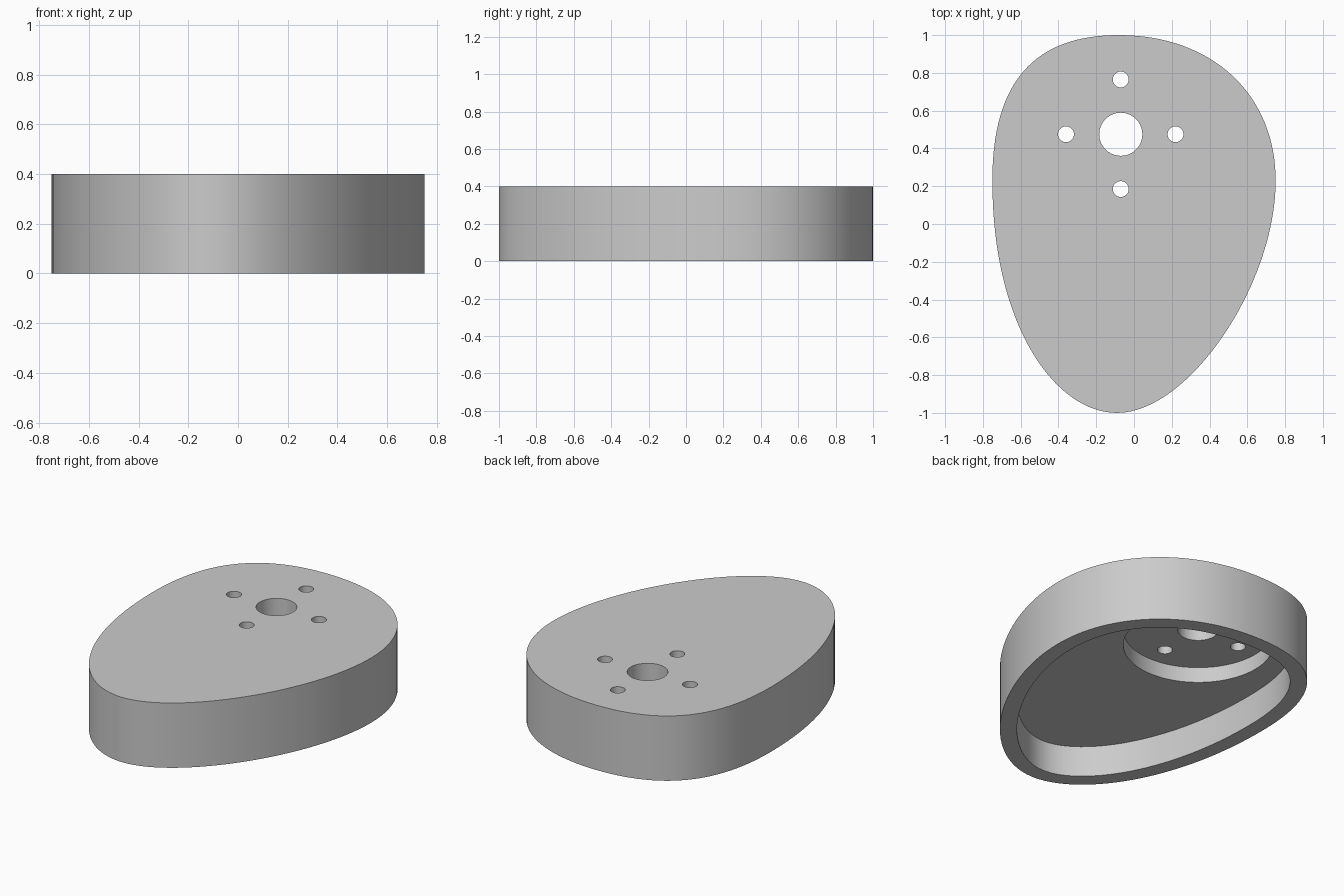
import bpy
import math
from mathutils import Vector
from mathutils.geometry import interpolate_bezier

cube = bpy.data.objects.get("Cube")
if cube:
    bpy.data.objects.remove(cube, do_unlink=True)

HEIGHT, WALL = 0.4, 0.095
CEILING, RECESS_TOP = 0.19, 0.285
HUB = Vector((-0.07, 0.475))

grey = bpy.data.materials.new("light grey")
grey.use_nodes = True
grey.diffuse_color = (0.6, 0.6, 0.6, 1)
grey.node_tree.nodes["Principled BSDF"].inputs["Base Color"].default_value = (0.6, 0.6, 0.6, 1)


def egg_outline(steps=32):
    """Counter-clockwise egg: anchors with handle lengths before and after."""
    anchors = [
        (Vector((0.75, 0.23)), Vector((0, 1)), 0.55, 0.45),
        (Vector((-0.08, 1.0)), Vector((-1, 0)), 0.50, 0.45),
        (Vector((-0.75, 0.23)), Vector((0, -1)), 0.52, 0.78),
        (Vector((-0.09, -1.0)), Vector((1, 0)), 0.32, 0.38),
    ]
    points = []
    for i, (p, d, _, after) in enumerate(anchors):
        q, e, before, _ = anchors[(i + 1) % 4]
        points += interpolate_bezier(p, p + d * after, q - e * before, q, steps + 1)[:-1]
    return [Vector(p[:2]) for p in points]


def inset(points, distance):
    result = []
    for i, p in enumerate(points):
        t = (points[(i + 1) % len(points)] - points[i - 1]).normalized()
        result.append(p + Vector((-t.y, t.x)) * distance)
    return result


def circle(center, radius, sides):
    angles = [2 * math.pi * i / sides for i in range(sides)]
    return [center + radius * Vector((math.cos(a), math.sin(a))) for a in angles]


def prism(name, points, bottom, top):
    n = len(points)
    verts = [(p.x, p.y, z) for z in (bottom, top) for p in points]
    faces = [tuple(reversed(range(n))), tuple(range(n, 2 * n))]
    faces += [(i, (i + 1) % n, n + (i + 1) % n, n + i) for i in range(n)]
    mesh = bpy.data.meshes.new(name)
    mesh.from_pydata(verts, [], faces)
    mesh.materials.append(grey)
    obj = bpy.data.objects.new(name, mesh)
    bpy.context.collection.objects.link(obj)
    return obj


# Solid egg-shaped housing
outline = egg_outline()
housing = prism("housing", outline, 0, HEIGHT)

# Underside cavity, round recess, central bore and four screw holes
cutters = [
    prism("cavity_cutter", inset(outline, WALL), -0.1, CEILING),
    prism("recess_cutter", circle(HUB, 0.419, 96), CEILING - 0.1, RECESS_TOP),
    prism("bore_cutter", circle(HUB, 0.114, 64), RECESS_TOP - 0.1, HEIGHT + 0.1),
]
for center in circle(HUB, 0.29, 4):
    cutters.append(prism("screw_hole_cutter", circle(center, 0.042, 32),
                         RECESS_TOP - 0.1, HEIGHT + 0.1))

bpy.ops.object.select_all(action="DESELECT")
bpy.context.view_layer.objects.active = housing
housing.select_set(True)
for cutter in cutters:
    cutter.hide_render = True
    cut = housing.modifiers.new(cutter.name, "BOOLEAN")
    cut.operation = "DIFFERENCE"
    cut.solver = "EXACT"
    cut.object = cutter
    bpy.ops.object.modifier_apply(modifier=cut.name)
    bpy.data.objects.remove(cutter, do_unlink=True)

# Smooth walls with crisp rims
bpy.ops.object.shade_smooth_by_angle(angle=math.radians(30))
